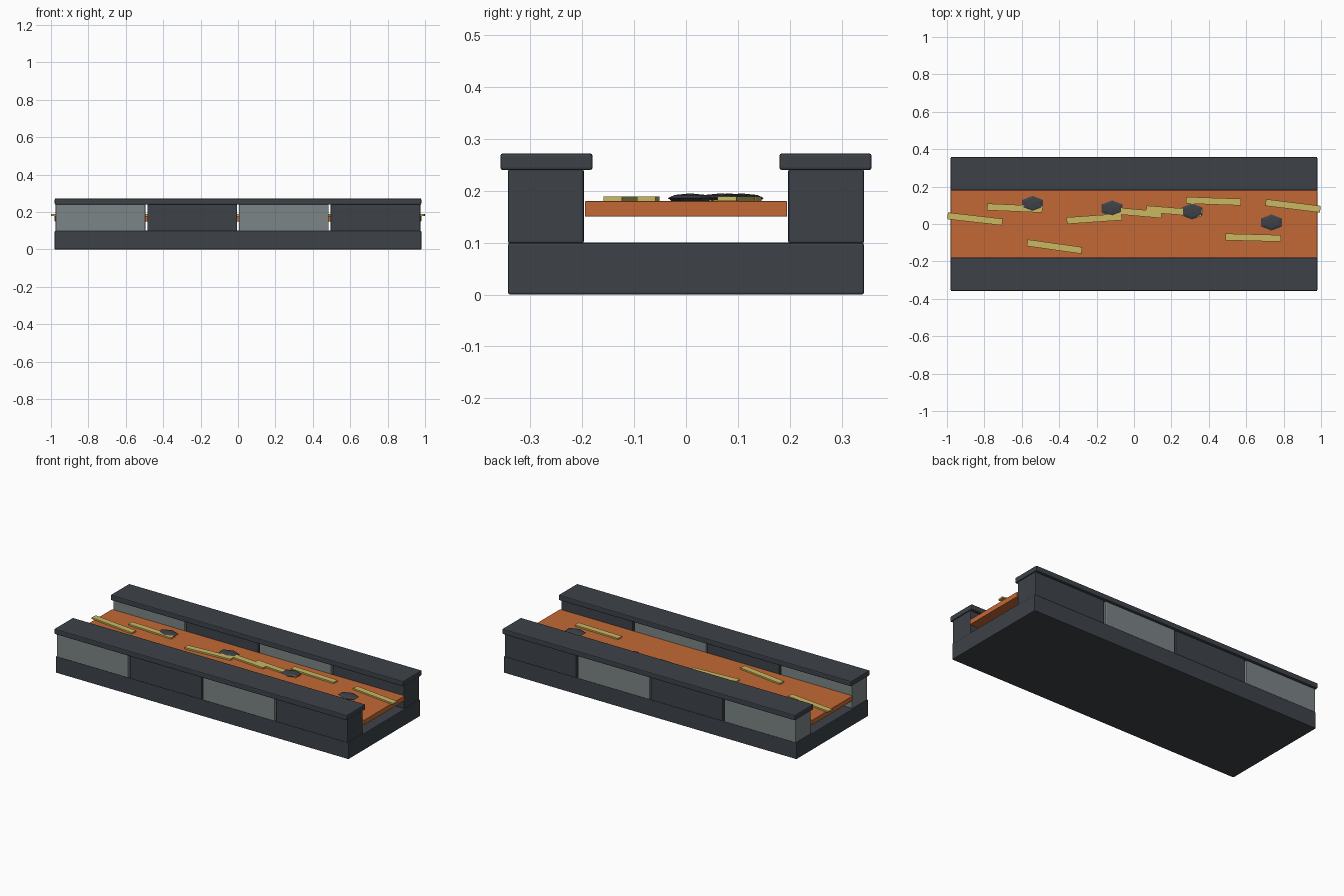
import bpy, bmesh, math
from mathutils import Matrix

if "Cube" in bpy.data.objects:
    bpy.data.objects.remove(bpy.data.objects["Cube"])


def srgb(r, g, b):
    def lin(c):
        c /= 255
        return c / 12.92 if c <= 0.04045 else ((c + 0.055) / 1.055) ** 2.4
    return (lin(r), lin(g), lin(b), 1)


def material(name, rgb):
    m = bpy.data.materials.new(name)
    m.diffuse_color = srgb(*rgb)
    m.use_nodes = True
    m.node_tree.nodes["Principled BSDF"].inputs["Base Color"].default_value = m.diffuse_color
    return m


DARK = material("dark stone", (61, 66, 72))
LIGHT = material("light stone", (124, 133, 134))
ORANGE = material("molten orange", (196, 105, 53))
YELLOW = material("glowing yellow", (203, 183, 97))


def add(name, bm, mat):
    me = bpy.data.meshes.new(name)
    bmesh.ops.recalc_face_normals(bm, faces=bm.faces)
    bm.to_mesh(me)
    bm.free()
    me.materials.append(mat)
    ob = bpy.data.objects.new(name, me)
    bpy.context.collection.objects.link(ob)
    return ob


def box(name, size, centre, mat, bevel=0.0, turn=0.0):
    bm = bmesh.new()
    bmesh.ops.create_cube(bm, size=1, matrix=Matrix.Diagonal((*size, 1)))
    ob = add(name, bm, mat)
    ob.location = centre
    ob.rotation_euler.z = math.radians(turn)
    if bevel:
        mod = ob.modifiers.new("bevel", 'BEVEL')
        mod.width = bevel
        mod.segments = 2
    return ob


# channel floor
box("base", (1.96, 0.686, 0.1), (0, 0, 0.05), DARK, 0.004)

# side walls of alternating blocks, with caps
for side, label in ((-1, "front"), (1, "back")):
    for i in range(4):
        box(f"{label}_wall_block", (0.48, 0.146, 0.144),
            (-0.735 + 0.49 * i, side * 0.27, 0.17), (LIGHT, DARK)[i % 2], 0.004)
    box(f"{label}_cap", (1.96, 0.178, 0.032), (0, side * 0.269, 0.256), DARK, 0.005)

# molten stream
box("lava_stream", (1.96, 0.39, 0.03), (0, 0, 0.165), ORANGE, 0.002)

# bright streaks on the stream: y position and angle
streaks = [(0.027, -6.5), (0.085, -2.5), (-0.121, -8), (0.028, 4), (0.062, -5),
           (0.069, -4.5), (0.122, -2), (-0.073, -1.5), (0.097, -7)]
for i, (y, turn) in enumerate(streaks):
    box("glow_streak", (0.295, 0.036, 0.009), (-0.85 + 0.2125 * i, y, 0.1845), YELLOW, 0, turn)


# floating six-sided crust lumps
def crust(x, y):
    bm = bmesh.new()
    rings = []
    for s, z in ((0.8, 0.179), (1, 0.186), (0.7, 0.192)):
        rings.append([bm.verts.new((0.0647 * s * math.cos(a), 0.043 * s * math.sin(a), z))
                      for a in (math.radians(90 + 60 * k) for k in range(6))])
    top = bm.verts.new((0, 0, 0.195))
    bm.faces.new(rings[0])
    for k in range(6):
        n = (k + 1) % 6
        for lo, hi in zip(rings, rings[1:]):
            bm.faces.new((lo[k], lo[n], hi[n], hi[k]))
        bm.faces.new((rings[2][k], rings[2][n], top))
    add("crust_lump", bm, DARK).location = (x, y, 0)


for x, y in ((-0.542, 0.107), (-0.117, 0.083), (0.31, 0.067), (0.735, 0.008)):
    crust(x, y)
